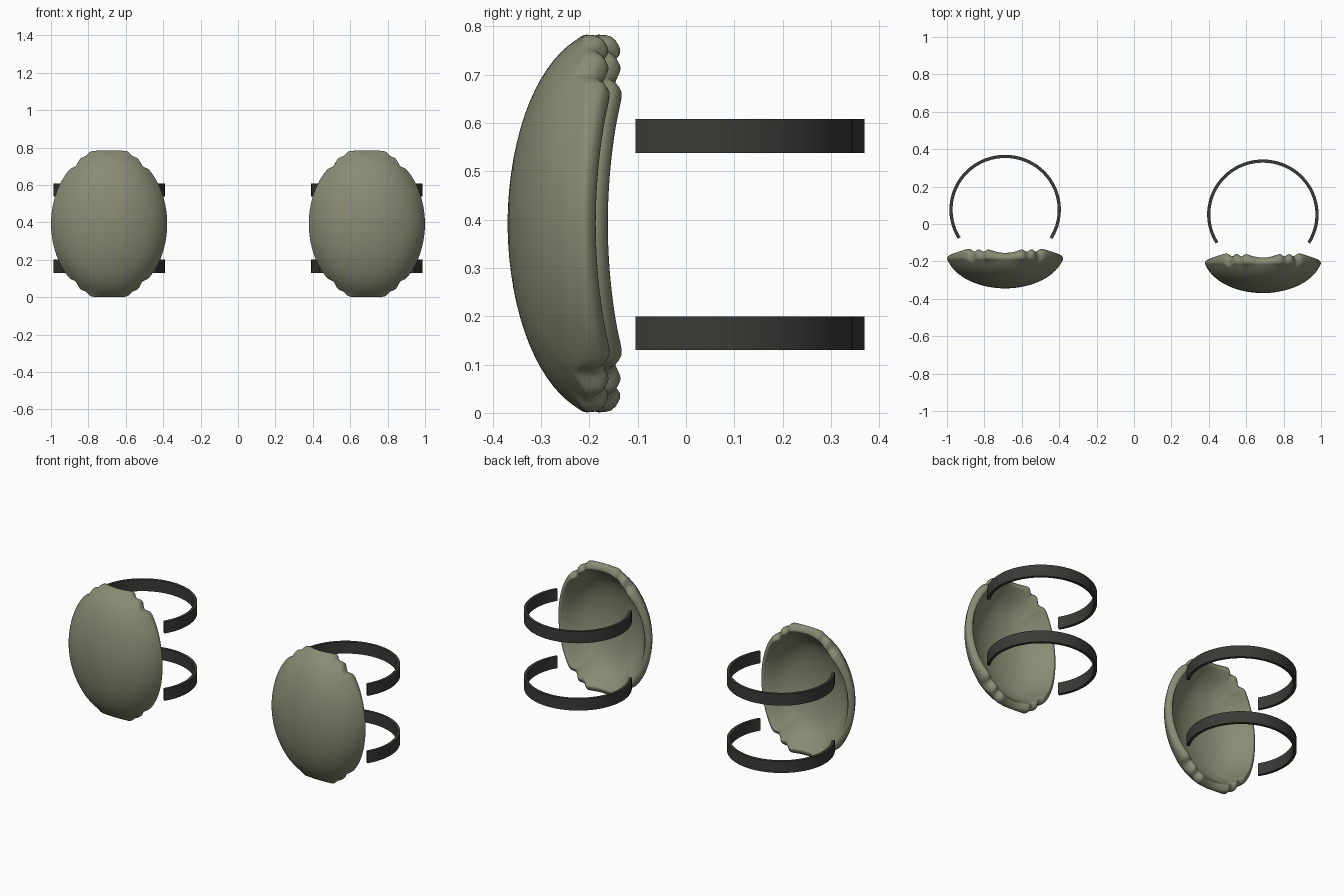
import bpy, bmesh, math

cube = bpy.data.objects.get("Cube")
if cube:
    bpy.data.objects.remove(cube)


def material(name, rgb):
    m = bpy.data.materials.new(name)
    m.use_nodes = True
    m.diffuse_color = (*rgb, 1)
    m.node_tree.nodes["Principled BSDF"].inputs["Base Color"].default_value = (*rgb, 1)
    return m


OLIVE = material("olive shell", (0.25, 0.26, 0.175))
DARK = material("dark strap", (0.042, 0.042, 0.037))
MID_Z = 0.392
A, B, C = 0.317, 0.2, 0.4      # radii of the dome ellipsoid


def finish(name, bm, mat, location):
    bmesh.ops.recalc_face_normals(bm, faces=bm.faces)
    mesh = bpy.data.meshes.new(name)
    bm.to_mesh(mesh)
    bm.free()
    mesh.materials.append(mat)
    ob = bpy.data.objects.new(name, mesh)
    ob.location = location
    bpy.context.collection.objects.link(ob)
    bpy.ops.object.select_all(action='DESELECT')
    ob.select_set(True)
    bpy.context.view_layer.objects.active = ob
    return ob


def rim_outline():
    # One quadrant from top centre to the side: x, z, depth of the back edge
    quad = [(0, .391, -.180), (.055, .391, -.173), (.088, .391, -.160), (.104, .386, -.157),
            (.118, .367, -.172), (.130, .360, -.172), (.148, .354, -.158), (.160, .345, -.158),
            (.172, .316, -.172), (.183, .304, -.170), (.203, .298, -.156), (.217, .287, -.155)]
    for i in range(1, 8):
        z = 0.287 * (1 - i / 7) ** 1.2
        quad.append((0.311 * math.sqrt(1 - (z / 0.405) ** 2), z, -.185 + .028 * (z / .287) ** 2))
    half = quad + [(x, -z, y) for x, z, y in quad[-2::-1]]
    return half + [(-x, z, y) for x, z, y in half[-2:0:-1]]


def dome_y(x, z, a, b, c):
    q = min(math.hypot(x / a, z / c), 0.978)
    return -0.17 - b * math.sqrt(1 - q * q)


def build_pad(name, x0, y0):
    bm = bmesh.new()
    rim = rim_outline()
    steps = [math.sin(math.pi / 2 * i / 9) for i in range(1, 10)]
    rings = []
    # Outer dome
    for t in steps:
        rings.append([bm.verts.new((x * t, dome_y(x * t, z * t, A, B, C), z * t)) for x, z, y in rim])
    # Rim: short outer wall, then a band slanting in to the back edge
    for scale, drop in ((1.0, .024), (.985, .012), (.925, 0), (.905, .003)):
        rings.append([bm.verts.new((x * scale, y - drop, z * scale)) for x, z, y in rim])
    # Inner bowl, running smoothly up to the back edge
    for t in reversed(steps):
        s = t * 0.89
        ring = []
        for x, z, y in rim:
            bowl = dome_y(x * s, z * s, A - .035, B - .035, C - .035)
            ring.append(bm.verts.new((x * s, bowl + (y - .012 - bowl) * t ** 10, z * s)))
        rings.append(ring)
    n = len(rim)
    for r1, r2 in zip(rings, rings[1:]):
        for i in range(n):
            j = (i + 1) % n
            bm.faces.new((r1[i], r1[j], r2[j], r2[i]))
    for ring, depth in ((rings[0], B), (rings[-1], B - .035)):
        tip = bm.verts.new((0, -0.17 - depth, 0))
        for i in range(n):
            bm.faces.new((ring[i], ring[(i + 1) % n], tip))
    ob = finish(name, bm, OLIVE, (x0, y0, MID_Z))
    subsurf = ob.modifiers.new("smooth", 'SUBSURF')
    subsurf.levels = subsurf.render_levels = 1
    bpy.ops.object.shade_smooth()


def build_strap(name, x0, y0, z0):
    bm = bmesh.new()
    radius_x, radius_y, thick, height, segs = 0.298, 0.294, 0.017, 0.07, 48
    start, end = math.radians(-32), math.radians(212)
    loops = []
    for i in range(segs + 1):
        a = start + (end - start) * i / segs
        loops.append([bm.verts.new(((radius_x - d) * math.cos(a), (radius_y - d) * math.sin(a), h))
                      for d, h in ((0, 0), (0, height), (thick, height), (thick, 0))])
    for l1, l2 in zip(loops, loops[1:]):
        for k in range(4):
            m = (k + 1) % 4
            bm.faces.new((l1[k], l1[m], l2[m], l2[k]))
    bm.faces.new(loops[0])
    bm.faces.new(loops[-1])
    finish(name, bm, DARK, (x0, y0, z0))
    bpy.ops.object.shade_smooth_by_angle(angle=math.radians(30))


# The right pad sits slightly further back than the left one
for side, x0, y0 in (("left", 0.689, 0.0), ("right", -0.689, 0.025)):
    build_pad(side + "_pad", x0, y0)
    build_strap(side + "_lower_strap", x0, y0 + 0.051, 0.13)
    build_strap(side + "_upper_strap", x0, y0 + 0.051, 0.538)
